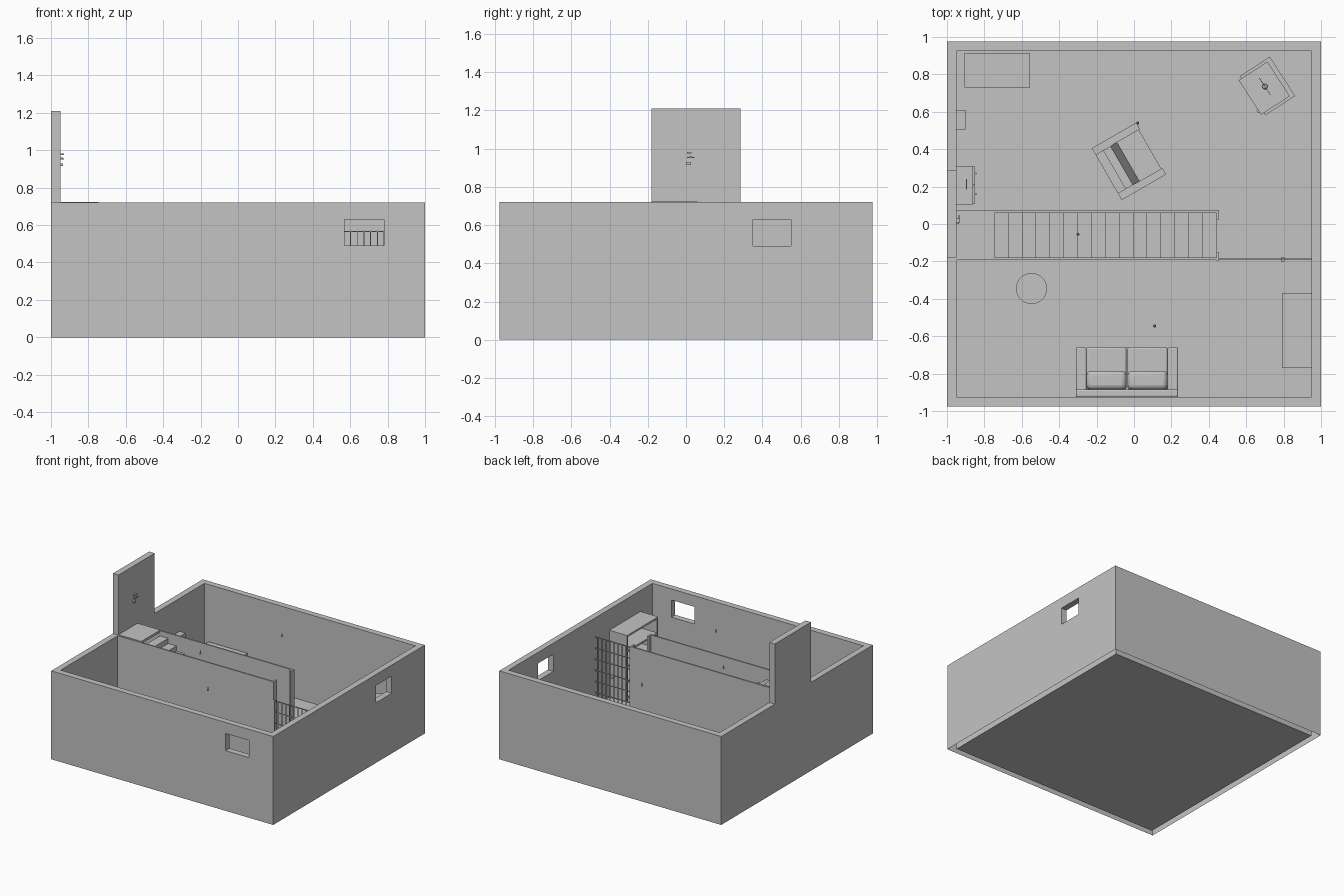
import bpy, bmesh
from math import radians
from mathutils import Matrix, Vector

cube = bpy.data.objects.get("Cube")
if cube:
    bpy.data.objects.remove(cube)

grey = bpy.data.materials.new("plain_grey")
grey.use_nodes = True
grey.diffuse_color = (0.55, 0.55, 0.55, 1)
grey.node_tree.nodes["Principled BSDF"].inputs["Base Color"].default_value = (0.55, 0.55, 0.55, 1)


def finish(name, bm, loc=(0, 0, 0), turn=0):
    mesh = bpy.data.meshes.new(name)
    bm.to_mesh(mesh)
    bm.free()
    mesh.materials.append(grey)
    ob = bpy.data.objects.new(name, mesh)
    ob.location = loc
    ob.rotation_euler.z = radians(turn)
    bpy.context.collection.objects.link(ob)
    return ob


def add_box(bm, x0, x1, y0, y1, z0, z1):
    size = Matrix.Diagonal((x1 - x0, y1 - y0, z1 - z0, 1))
    mid = Vector((x0 + x1, y0 + y1, z0 + z1)) / 2
    return bmesh.ops.create_cube(bm, size=1, matrix=Matrix.Translation(mid) @ size)["verts"]


def boxes(name, items, loc=(0, 0, 0), turn=0, bevel=0):
    bm = bmesh.new()
    for item in items:
        add_box(bm, *item)
    ob = finish(name, bm, loc, turn)
    if bevel:
        mod = ob.modifiers.new("soft_edges", 'BEVEL')
        mod.width, mod.segments = bevel, 3
        smooth(ob)
    return ob


def smooth(ob):
    bpy.ops.object.select_all(action='DESELECT')
    bpy.context.view_layer.objects.active = ob
    ob.select_set(True)
    bpy.ops.object.shade_smooth_by_angle(angle=radians(40))


def lathe(name, profile, loc, sides=32):
    bm = bmesh.new()
    verts = [bm.verts.new((r, 0, z)) for r, z in profile]
    edges = [bm.edges.new(pair) for pair in zip(verts, verts[1:])]
    bmesh.ops.spin(bm, geom=verts + edges, cent=(0, 0, 0), axis=(0, 0, 1),
                   angle=radians(360), steps=sides)
    bmesh.ops.remove_doubles(bm, verts=bm.verts, dist=0.0005)
    bmesh.ops.recalc_face_normals(bm, faces=bm.faces)
    ob = finish(name, bm, loc)
    smooth(ob)
    return ob


# Outer walls with two window openings, open underneath
W, D, H, T = 1, 0.975, 0.72, 0.05
walls = boxes("outer_walls", [(-W, W, -D, D, 0, H)])
cutters = [("room_cutter", (-W + T, W - T, -D + T, D - T, -1, 1)),
           ("front_window_cutter", (0.57, 0.78, -1.1, -0.85, 0.49, 0.63)),
           ("side_window_cutter", (0.85, 1.1, 0.35, 0.55, 0.49, 0.63))]
bpy.context.view_layer.objects.active = walls
for name, size in cutters:
    cutter = boxes(name, [size])
    cutter.hide_render = True
    mod = walls.modifiers.new(name, 'BOOLEAN')
    mod.operation, mod.object, mod.solver = 'DIFFERENCE', cutter, 'EXACT'
    bpy.ops.object.modifier_apply(modifier=name)
    bpy.data.objects.remove(cutter)
bm = bmesh.new()
bm.from_mesh(walls.data)
under = [f for f in bm.faces if f.normal.z < -0.9 and f.calc_center_median().z < 0.01]
bmesh.ops.delete(bm, geom=under, context='FACES')
bm.to_mesh(walls.data)
bm.free()
boxes("floor", [(-W + T, W - T, -D + T, D - T, 0, 0.004)])

# Entrance above the landing
boxes("entrance_door", [(-W, -0.95, -0.18, 0.05, H, 1.21)])
boxes("entrance_wall", [(-W, -0.95, 0.05, 0.285, H, 1.21)])
boxes("door_handle", [(-0.95, -0.935, 0.015, 0.03, 0.95, 0.96),
                      (-0.94, -0.93, 0.005, 0.045, 0.95, 0.957),
                      (-0.95, -0.935, 0, 0.025, 0.915, 0.93),
                      (-0.95, -0.93, 0.005, 0.03, 0.975, 0.982)])

# Stairwell: partitions, end posts, landing and steps
for name, y0, y1, p0, p1 in (("rear", 0.06, 0.072, 0.025, 0.075),
                             ("front", -0.192, -0.18, -0.195, -0.15)):
    boxes(name + "_partition", [(-0.95, 0.45, y0, y1, 0, H)])
    boxes(name + "_partition_post", [(0.44, 0.455, p0, p1, 0, H)])
boxes("stair_landing", [(-0.95, -0.745, -0.18, 0.06, 0.705, 0.724)])
steps, run = 16, 0.0741
rise = H / (steps + 1)
boxes("stairs", [(-0.745 + i * run, -0.745 + (i + 1) * run, -0.18, 0.06,
                  max(0.004, H - (i + 2.5) * rise), H - (i + 1) * rise) for i in range(steps)])

# Barred partition with a lock
bars = [(0.455 + i * 0.036, 0.460 + i * 0.036, -0.19, -0.185, 0, 0.57) for i in range(14)]
bars += [(0.455, 0.95, -0.191, -0.184, z, z + 0.006) for z in
         [0.02 + i * 0.0905 for i in range(7)]]
boxes("barred_partition", bars)
boxes("bar_lock", [(0.785, 0.805, -0.2, -0.18, 0.27, 0.3)])

# Hanging bulbs
for i, (x, y) in enumerate([(-0.3, -0.055), (0.11, -0.545), (0.02, 0.54)]):
    lathe("bulb_%d" % i, [(0, 0.688), (0.006, 0.691), (0.008, 0.697), (0.004, 0.705),
                          (0.004, 0.718), (0, 0.718)], (x, y, 0), 12)

# Two-seat sofa
boxes("sofa_frame", [(-0.31, -0.255, -0.92, -0.66, 0.01, 0.18),
                     (0.18, 0.235, -0.92, -0.66, 0.01, 0.18),
                     (-0.255, 0.18, -0.92, -0.66, 0.01, 0.08),
                     (-0.31, 0.235, -0.925, -0.885, 0.01, 0.24)], bevel=0.008)
for side, x in (("right", -0.254), ("left", -0.034)):
    boxes(side + "_sofa_seat", [(x, x + 0.213, -0.885, -0.658, 0.08, 0.135)], bevel=0.01)
    boxes(side + "_sofa_back", [(x, x + 0.213, -0.885, -0.785, 0.135, 0.25)], bevel=0.025)

# Drum with a raised rim
lathe("drum", [(0, 0), (0.083, 0), (0.083, 0.27), (0.075, 0.27), (0.075, 0.262), (0, 0.262)],
      (-0.548, -0.345, 0))

# Tall open shelf, its open side towards -x
boxes("shelf_unit", [(0.79, 0.95, -0.77, -0.755, 0, 0.55), (0.79, 0.95, -0.385, -0.37, 0, 0.55),
                     (0.94, 0.95, -0.77, -0.37, 0, 0.55)] +
      [(0.79, 0.95, -0.77, -0.37, z, z + 0.015) for z in (0.03, 0.16, 0.285, 0.41, 0.535)])

# Armchair with a sloping back
chair = ((-0.027, 0.335, 0), 30)
boxes("armchair_frame", [(-0.137, 0.137, -0.16, -0.12, 0.01, 0.18),
                         (-0.137, 0.137, 0.12, 0.16, 0.01, 0.18),
                         (-0.137, -0.09, -0.12, 0.12, 0.01, 0.24),
                         (-0.09, 0.13, -0.12, 0.12, 0.02, 0.12)], *chair)
bm = bmesh.new()
for v in add_box(bm, -0.09, -0.005, -0.12, 0.12, 0.12, 0.26):
    if v.co.z > 0.2 and v.co.x > -0.05:
        v.co.x = -0.045
finish("armchair_back", bm, *chair)

# Television on a stand, facing the armchair
spot = ((0.71, 0.735, 0), 33)
boxes("television_stand", [(-0.09, 0.1, -0.125, 0.125, 0.1, 0.115)] +
      [(x, x + 0.015, y, y + 0.015, 0, 0.1) for x in (-0.09, 0.085) for y in (-0.125, 0.11)], *spot)
boxes("television", [(-0.1, 0.075, -0.11, 0.11, 0.115, 0.29),
                     (-0.108, -0.1, -0.11, 0.11, 0.115, 0.125),
                     (-0.108, -0.1, -0.11, 0.11, 0.28, 0.29),
                     (-0.108, -0.1, 0.1, 0.11, 0.125, 0.28),
                     (-0.108, -0.1, -0.11, -0.06, 0.125, 0.28)], *spot)
boxes("television_knobs", [(-0.116, -0.108, -0.095, -0.075, z, z + 0.02) for z in (0.22, 0.25)], *spot)
lathe("aerial_base", [(0.015, 0.29), (0.012, 0.3), (0, 0.303)], (0.7, 0.735, 0), 16)
for side, lean in (("left", 32), ("right", -32)):
    rod = boxes(side + "_aerial", [(-0.0015, 0.0015, -0.0015, 0.0015, 0, 0.1)], (0.7, 0.735, 0.295), 33)
    rod.rotation_euler.x = radians(lean)

# Storage along the walls
boxes("long_chest", [(-0.905, -0.555, 0.73, 0.915, 0, 0.26)])
boxes("fuse_box", [(-0.95, -0.9, 0.505, 0.61, 0.29, 0.45)])
boxes("cabinet", [(-0.95, -0.86, 0.105, 0.31, 0, 0.4),
                  (-0.86, -0.85, 0.107, 0.206, 0.01, 0.39),
                  (-0.86, -0.85, 0.209, 0.308, 0.01, 0.39)])
boxes("cabinet_knobs", [(-0.85, -0.842, y, y + 0.012, 0.2, 0.212) for y in (0.155, 0.264)])
boxes("cabinet_top_handle", [(-0.897, -0.892, 0.185, 0.24, 0.4, 0.41)])
